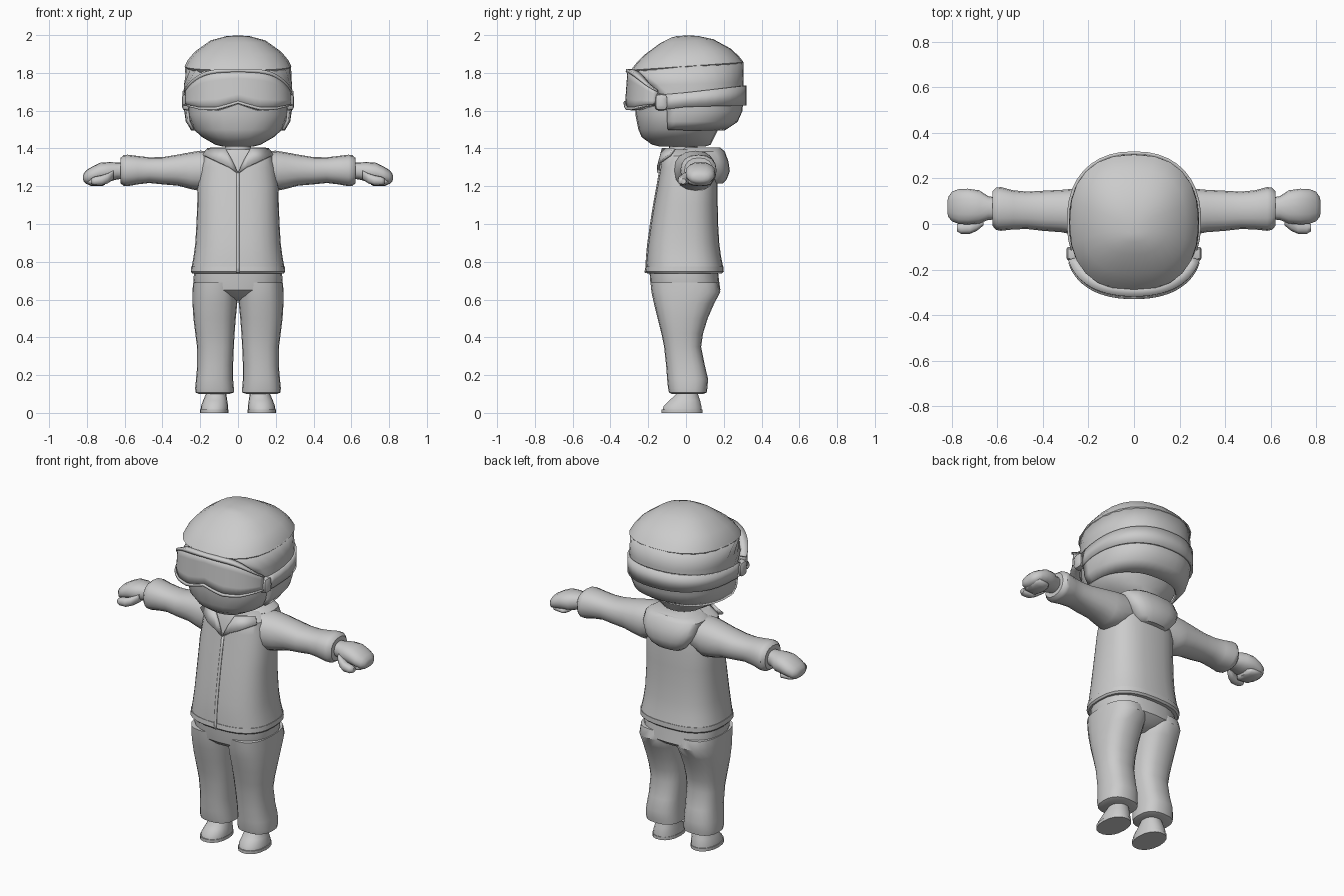
import bpy, bmesh, math

grey = bpy.data.materials.new("plain grey")
grey.diffuse_color = (0.6, 0.6, 0.6, 1)


def finish(name, bm, mirror=False, thick=0, angle=38):
    if not thick:
        bmesh.ops.recalc_face_normals(bm, faces=bm.faces)
    me = bpy.data.meshes.new(name)
    bm.to_mesh(me)
    bm.free()
    me.materials.append(grey)
    me.shade_smooth()
    me.set_sharp_from_angle(angle=math.radians(angle))
    ob = bpy.data.objects.new(name, me)
    bpy.context.collection.objects.link(ob)
    if thick:
        m = ob.modifiers.new("thickness", 'SOLIDIFY')
        m.thickness, m.offset = thick, 0
    if mirror:
        ob.modifiers.new("mirror", 'MIRROR')
    return ob


def power(v, e):
    return math.copysign(abs(v) ** (2 / e), v)


def loft(name, rings, axis='z', e=2.3, n=20, tilt=0, **kw):
    """Rings are (position along axis, min u, max u, min v, max v)."""
    bm = bmesh.new()
    loops = []
    for p, u0, u1, v0, v1 in rings:
        loop = []
        for i in range(n):
            a = 2 * math.pi * i / n
            u = (u0 + u1) / 2 + (u1 - u0) / 2 * power(math.cos(a), e)
            v = (v0 + v1) / 2 + (v1 - v0) / 2 * power(math.sin(a), e)
            co = (u, v, p + tilt * v) if axis == 'z' else (p, u, v)
            loop.append(bm.verts.new(co))
        loops.append(loop)
    for a, b in zip(loops, loops[1:]):
        for i in range(n):
            j = (i + 1) % n
            bm.faces.new((a[i], a[j], b[j], b[i]))
    bm.faces.new(loops[0])
    bm.faces.new(loops[-1])
    return finish(name, bm, **kw)


def sheet(name, rows, thick, **kw):
    """Grid of points given a thickness."""
    bm = bmesh.new()
    grid = [[bm.verts.new(p) for p in row] for row in rows]
    for a, b in zip(grid, grid[1:]):
        for i in range(len(a) - 1):
            bm.faces.new((a[i], a[i + 1], b[i + 1], b[i]))
    return finish(name, bm, thick=thick, **kw)


def sym(rows):
    return [(z, -w, w, f, b) for z, w, f, b in rows]


def plan(deg, w, yf, yb, e=2.3):
    """Point on a rounded outline, 0 degrees at the back."""
    a = math.radians(deg)
    return (w * power(math.sin(a), e),
            (yf + yb) / 2 + (yb - yf) / 2 * power(math.cos(a), e))


def interp(x, pts):
    for (xa, ya), (xb, yb) in zip(pts, pts[1:]):
        if x <= xb:
            return ya + (yb - ya) * (x - xa) / (xb - xa)
    return pts[-1][1]


# head and neck
loft("head", sym([(1.41, .08, -.14, .10), (1.42, .12, -.18, .13),
                  (1.46, .19, -.235, .15), (1.50, .235, -.252, .17),
                  (1.58, .265, -.268, .20), (1.70, .268, -.27, .22),
                  (1.82, .262, -.265, .24)]), n=24)
loft("neck", sym([(1.30, .07, -.09, .06), (1.45, .07, -.09, .06)]))

# helmet dome, tilted up towards the back
loft("helmet_dome", sym([(1.81, .262, -.27, .28), (1.835, .283, -.292, .305),
                         (1.865, .268, -.268, .283), (1.91, .23, -.222, .24),
                         (1.968, .15, -.135, .145), (1.992, .07, -.08, .06),
                         (1.998, .02, -.05, .0)]), n=24, e=2.4, tilt=.07)

# helmet side and back shell, open at the face
shell = []
for z, w, yb, lim, slope in [(1.84, .274, .296, 160, .07), (1.74, .279, .298, 128, .03),
                             (1.68, .28, .298, 114, 0), (1.60, .278, .292, 108, 0),
                             (1.545, .27, .268, 106, 0), (1.50, .243, .20, 100, 0)]:
    row = []
    for i in range(25):
        x, y = plan(-lim + 2 * lim * i / 24, w, -.285, yb)
        row.append((x, y, z + slope * y))
    shell.append(row)
sheet("helmet_shell", shell, .014)

# goggle strap round the back
strap = []
for side in (1, -1):
    row = []
    for i in range(25):
        x, y = plan(-112 + 224 * i / 24, .288, -.29, .312)
        mid = interp(y, [(-.12, 1.645), (0, 1.658), (.31, 1.68)])
        half = interp(y, [(-.12, .04), (0, .038), (.31, .052)])
        row.append((x, y, mid + side * half))
    strap.append(row)
sheet("goggle_strap", strap, .014)


# goggles: lens and frame follow the same outline
def lens_point(deg, t, grow=0.0):
    x, y = plan(deg, .272, -.292, .12)
    ax = abs(x)
    top = 1.812 - .125 * (ax / .272) ** 4 + grow
    low = interp(ax, [(0, 1.645), (.05, 1.628), (.11, 1.61), (.19, 1.612), (.272, 1.637)]) - grow
    return x, y - .012 * (1 - t), low + (top - low) * t


angles = [105 + 150 * i / 28 for i in range(29)]
sheet("goggle_lens", [[lens_point(d, t / 4) for d in angles] for t in range(5)], .036)
for name, t0, t1 in (("frame_top", .91, 1), ("frame_bottom", 0, .07)):
    sheet("goggle_" + name, [[lens_point(d, t, .008) for d in angles] for t in (t0, t1)], .052)

# goggle strap clips
loft("goggle_clip", [(.262, -.165, -.10, 1.60, 1.69), (.29, -.16, -.10, 1.605, 1.685),
                     (.297, -.15, -.11, 1.62, 1.67)], axis='x', e=4, n=12, mirror=True)

# jacket
body = [(.77, .246, -.21, .197), (.83, .235, -.207, .185), (.90, .226, -.20, .176),
        (1.0, .22, -.186, .17), (1.1, .216, -.17, .168), (1.2, .214, -.152, .168),
        (1.3, .20, -.135, .16), (1.36, .185, -.125, .145), (1.395, .13, -.11, .12)]
loft("jacket_body", sym(body), e=2.6, n=28)
loft("jacket_hem", sym([(.738, .242, -.205, .19), (.748, .25, -.216, .20),
                        (.775, .248, -.213, .199)]), e=2.6, n=28)
front = [(.742, -.216)] + [(z, f) for z, w, f, b in body if z < 1.25] + [(1.275, -.139)]
sheet("zipper", [[(-.007, f - .001, z), (.007, f - .001, z)] for z, f in front], .008)

# collar flaps and folded hood
sheet("collar_flap", [[(.003, -.146, 1.27), (.045, -.148, 1.30), (.10, -.14, 1.325), (.185, -.085, 1.365)],
                      [(.006, -.144, 1.28), (.033, -.134, 1.34), (.065, -.122, 1.398),
                       (.16, -.06, 1.398)]], .014, mirror=True)
loft("hood", sym([(1.215, .085, .10, .195), (1.235, .11, .10, .215), (1.28, .145, .08, .232),
                  (1.33, .172, .05, .225), (1.385, .178, -.03, .205),
                  (1.405, .145, -.01, .18)]), e=2.5)

# sleeves and cuffs
loft("sleeve", [(.12, -.07, .15, 1.21, 1.385), (.20, -.06, .158, 1.175, 1.388),
                (.25, -.05, .156, 1.185, 1.38), (.32, -.036, .15, 1.203, 1.367),
                (.40, -.03, .146, 1.21, 1.354), (.47, -.022, .142, 1.217, 1.353),
                (.53, -.024, .148, 1.21, 1.36), (.585, -.03, .162, 1.20, 1.367),
                (.605, -.026, .16, 1.202, 1.364), (.622, -.008, .143, 1.215, 1.35)],
     axis='x', n=16, mirror=True)

# mittens with curled fingers and thumb
loft("hand", [(.60, .02, .115, 1.24, 1.325), (.64, .018, .122, 1.236, 1.325),
              (.68, .002, .148, 1.225, 1.328), (.73, -.002, .155, 1.222, 1.324),
              (.77, .0, .153, 1.215, 1.305), (.80, .012, .142, 1.21, 1.287),
              (.815, .03, .12, 1.222, 1.27), (.82, .05, .10, 1.235, 1.258)],
     axis='x', n=16, angle=60, mirror=True)
loft("curled_fingers", [(.705, .03, .12, 1.208, 1.235), (.72, .01, .14, 1.20, 1.24),
                        (.78, .01, .14, 1.202, 1.25), (.803, .03, .12, 1.215, 1.25)],
     axis='x', n=12, angle=60, mirror=True)
loft("thumb", [(.66, -.005, .05, 1.235, 1.285), (.69, -.03, .03, 1.215, 1.268),
               (.72, -.043, .01, 1.205, 1.258), (.76, -.043, .005, 1.205, 1.25),
               (.778, -.032, .0, 1.212, 1.24)], axis='x', n=12, angle=60, mirror=True)

# trousers: seat and two legs
loft("trouser_seat", sym([(.595, .05, -.08, .08), (.62, .16, -.15, .145), (.65, .225, -.183, .182),
                          (.70, .236, -.19, .175), (.76, .232, -.194, .168)]), e=2.5, n=24)
loft("trouser_leg", [(.10, .045, .205, -.075, .09), (.108, .022, .225, -.09, .11),
                     (.13, .022, .227, -.095, .113), (.18, .026, .222, -.10, .117),
                     (.25, .026, .216, -.105, .10), (.35, .022, .217, -.116, .08),
                     (.42, .018, .226, -.13, .09), (.50, .012, .236, -.15, .115),
                     (.58, .004, .241, -.17, .15), (.64, .001, .241, -.183, .182),
                     (.69, .001, .238, -.188, .17)], e=2.5, n=20, mirror=True)

# shoes and soles
loft("shoe", [(.015, .052, .198, -.125, .085), (.035, .052, .196, -.12, .083),
              (.065, .057, .185, -.09, .076), (.10, .062, .170, -.052, .064),
              (.13, .066, .165, -.045, .058)], e=2.2, n=18, mirror=True)
loft("sole", [(0, .05, .202, -.13, .088), (.018, .05, .202, -.13, .088)],
     e=2.2, n=18, mirror=True)
